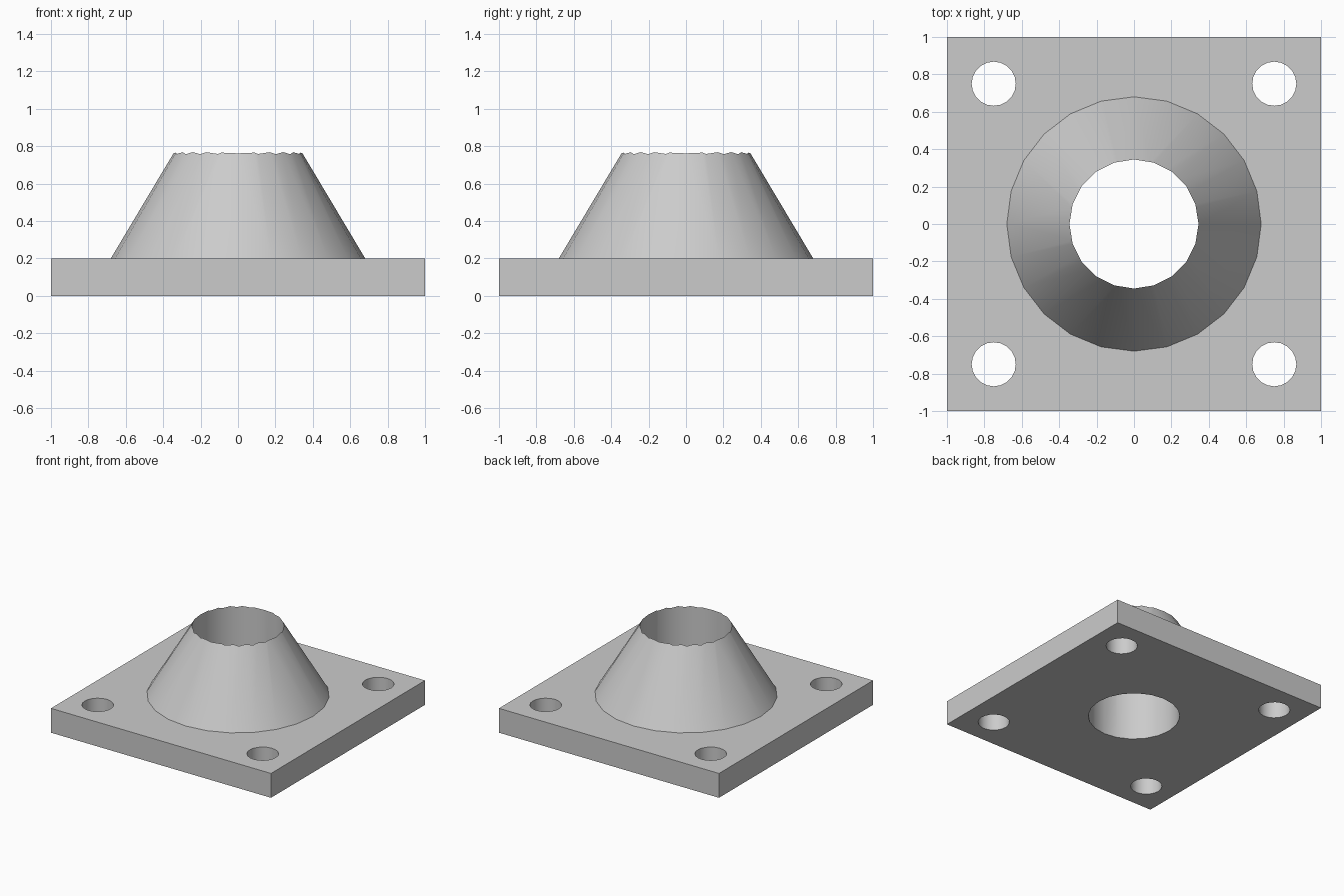
import bpy
import math

cube = bpy.data.objects.get("Cube")
if cube:
    bpy.data.objects.remove(cube, do_unlink=True)

PLATE_H = 0.2
BASE_R = 0.68
APEX_H = 1.14    # height the full cone would reach above the plate
EMBED = 0.1      # cone depth sunk into the plate for a clean union
BORE_R = 0.345
HOLE_R = 0.118
HOLE_POS = 0.75

grey = bpy.data.materials.new("light_grey")
grey.use_nodes = True
colour = (0.6, 0.6, 0.6, 1)
grey.diffuse_color = colour
grey.node_tree.nodes["Principled BSDF"].inputs["Base Color"].default_value = colour


def cutter(name, radius, sides, x, y):
    bpy.ops.mesh.primitive_cylinder_add(vertices=sides, radius=radius, depth=4, location=(x, y, 0))
    ob = bpy.context.object
    ob.name = name
    ob.hide_render = True
    ob.data.materials.append(grey)
    return ob


def combine(target, other, operation):
    mod = target.modifiers.new(operation.lower(), 'BOOLEAN')
    mod.operation = operation
    mod.solver = 'EXACT'
    mod.object = other
    bpy.context.view_layer.objects.active = target
    bpy.ops.object.modifier_apply(modifier=mod.name)
    bpy.data.objects.remove(other, do_unlink=True)


# Square base plate
bpy.ops.mesh.primitive_cube_add(size=1, location=(0, 0, PLATE_H / 2))
flange = bpy.context.object
flange.name = "mounting_flange"
flange.scale = (2, 2, PLATE_H)
bpy.ops.object.transform_apply(location=True, rotation=False, scale=True)
flange.data.materials.append(grey)

# Tapered hub, later truncated by the bore
full_h = APEX_H + EMBED
bpy.ops.mesh.primitive_cone_add(vertices=24, radius1=BASE_R * full_h / APEX_H, radius2=0,
                                depth=full_h, location=(0, 0, PLATE_H - EMBED + full_h / 2))
hub = bpy.context.object
hub.name = "tapered_hub"
hub.data.materials.append(grey)
combine(flange, hub, 'UNION')

# Central bore and four corner bolt holes
combine(flange, cutter("bore_cutter", BORE_R, 20, 0, 0), 'DIFFERENCE')
for sx in (-1, 1):
    for sy in (-1, 1):
        combine(flange, cutter("bolt_cutter", HOLE_R, 20, sx * HOLE_POS, sy * HOLE_POS), 'DIFFERENCE')

# Smooth curved walls, crisp edges
bpy.ops.object.select_all(action='DESELECT')
flange.select_set(True)
bpy.context.view_layer.objects.active = flange
bpy.ops.object.shade_smooth_by_angle(angle=math.radians(30))
